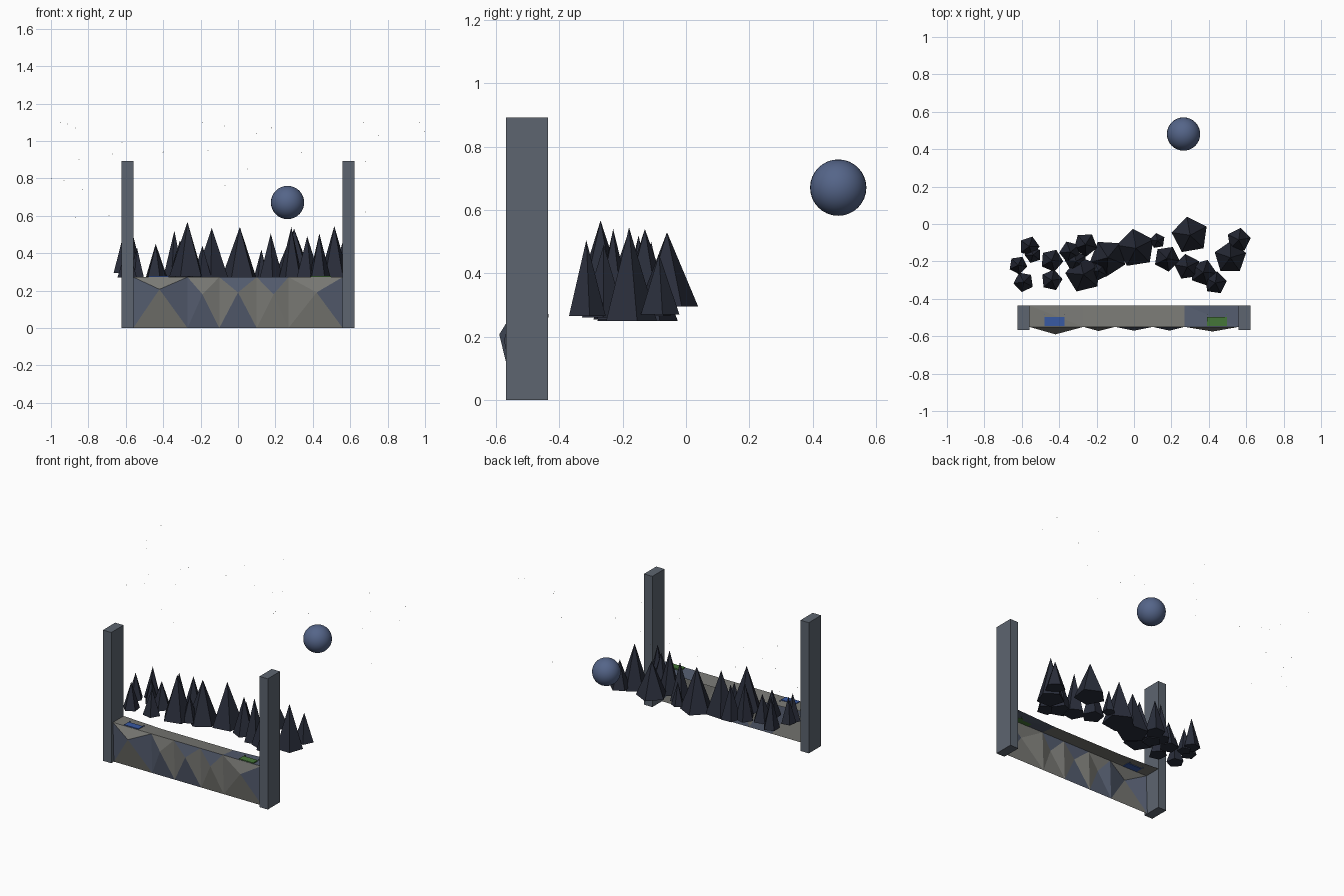
import bpy, bmesh, math, random
from mathutils import Matrix, Vector

if "Cube" in bpy.data.objects:
    bpy.data.objects.remove(bpy.data.objects["Cube"])

random.seed(7)


def material(name, r, g, b):
    m = bpy.data.materials.new(name)
    m.diffuse_color = (r, g, b, 1)
    m.use_nodes = True
    m.node_tree.nodes["Principled BSDF"].inputs["Base Color"].default_value = m.diffuse_color
    return m


STONE = material("stone", .19, .19, .175)
SLATE = material("slate", .09, .11, .16)
PILLAR = material("pillar_grey", .11, .13, .16)
PINE = material("pine", .022, .026, .042)
PLANET = material("planet_blue", .09, .13, .25)
BLUE = material("plate_blue", .04, .10, .36)
GREEN = material("plate_green", .06, .18, .04)
STAR = material("star_white", .8, .8, .75)


def finish(name, bm, *mats):
    mesh = bpy.data.meshes.new(name)
    bm.to_mesh(mesh)
    bm.free()
    for m in mats:
        mesh.materials.append(m)
    ob = bpy.data.objects.new(name, mesh)
    bpy.context.collection.objects.link(ob)
    return ob


def box(name, lo, hi, mat):
    lo, hi = Vector(lo), Vector(hi)
    bm = bmesh.new()
    size = Matrix.Diagonal((*(hi - lo), 1))
    bmesh.ops.create_cube(bm, size=1, matrix=Matrix.Translation((lo + hi) / 2) @ size)
    return finish(name, bm, mat)


# side pillars
for side, label in ((-1, "left"), (1, "right")):
    x0, x1 = sorted((side * .56, side * .623))
    box(label + "_pillar", (x0, -.568, 0), (x1, -.436, .893), PILLAR)

# faceted cliff: open sheet with a bulged front and a narrow top ledge
columns = [-.56, -.27, -.10, .10, .27, .56]
peaks = [(-.42, -.59, .207), (-.19, -.572, .18), (0, -.57, .19),
         (.19, -.57, .18), (.42, -.575, .19)]
bm = bmesh.new()
foot = [bm.verts.new((x, -.54, 0)) for x in columns]
lip = [bm.verts.new((x, -.55, .272)) for x in columns]
back = [bm.verts.new((x, -.435, .272 if abs(x) > .5 else .26)) for x in columns]
for i, p in enumerate(peaks):
    c = bm.verts.new(p)
    ring = [foot[i], foot[i + 1], lip[i + 1], lip[i]]
    for k in range(4):
        f = bm.faces.new((ring[k], ring[(k + 1) % 4], c))
        f.material_index = int((i + 2 * k) % 5 in (1, 2))
    a, b, d, e = lip[i], lip[i + 1], back[i + 1], back[i]
    tris = ((a, b, d), (a, d, e)) if i % 2 else ((a, b, e), (b, d, e))
    for t in tris:
        bm.faces.new(t).material_index = int(i == 4)
finish("cliff", bm, STONE, SLATE)

# coloured plates lying on the ledge, each with two small pegs behind
for label, x, mat in (("blue", -.425, BLUE), ("green", .443, GREEN)):
    box(label + "_plate", (x - .054, -.546, .268), (x + .054, -.497, .277), mat)
    for s in (-1, 1):
        px = x + s * .052
        box(label + "_peg", (px - .002, -.485, .266), (px + .002, -.481, .277), mat)

# five-sided pine trees: x, y, radius, base z, tip z
trees = [
    (-.62, -.22, .050, .295, .47), (-.56, -.12, .055, .28, .49),
    (-.54, -.165, .045, .27, .43), (-.59, -.31, .055, .27, .45),
    (-.44, -.195, .062, .27, .45), (-.44, -.30, .058, .265, .44),
    (-.34, -.15, .060, .27, .52), (-.26, -.11, .065, .27, .50),
    (-.27, -.27, .098, .275, .567), (-.31, -.20, .060, .265, .47),
    (-.19, -.25, .055, .27, .44), (-.14, -.18, .100, .25, .535),
    (.01, -.13, .105, .25, .54), (.125, -.09, .042, .265, .42),
    (.175, -.185, .070, .255, .505), (.285, -.23, .070, .255, .54),
    (.30, -.06, .100, .295, .53), (.37, -.26, .072, .26, .49),
    (.435, -.315, .062, .265, .505), (.515, -.18, .088, .25, .545),
    (.56, -.085, .065, .27, .46),
]
for x, y, r, z0, z1 in trees:
    bm = bmesh.new()
    place = (Matrix.Translation((x, y, (z0 + z1) / 2))
             @ Matrix.Rotation(random.uniform(0, math.tau), 4, 'Z'))
    bmesh.ops.create_cone(bm, cap_ends=True, segments=5, radius1=r, radius2=0,
                          depth=z1 - z0, matrix=place)
    finish("pine_tree", bm, PINE)

# planet
bpy.ops.mesh.primitive_uv_sphere_add(segments=32, ring_count=16, radius=.089,
                                     location=(.265, .481, .671))
planet = bpy.context.object
planet.name = "planet"
planet.data.materials.append(PLANET)
bpy.ops.object.shade_smooth()

# tiny flat stars scattered behind: x, z
stars = [(-.997, .80), (-.95, 1.10), (-.91, 1.09), (-.87, 1.07), (-.85, .90),
         (-.93, .79), (-.83, .74), (-.62, .99), (-.67, .93), (-.40, .94),
         (-.19, 1.10), (-.16, .95), (-.07, 1.08), (.10, 1.04), (.18, 1.07),
         (.34, .94), (.67, 1.10), (.75, 1.03), (.997, 1.05), (.97, 1.10),
         (.68, .89), (.05, .85), (-.07, .76), (.68, .62), (-.69, .60),
         (-.87, .59)]
bm = bmesh.new()
for i, (x, z) in enumerate(stars):
    y = .59 if i == 12 else random.uniform(.2, .58)
    s = .003
    bm.faces.new([bm.verts.new((x + dx, y, z + dz))
                  for dx, dz in ((-s, 0), (0, -s), (s, 0), (0, s))])
finish("stars", bm, STAR)
